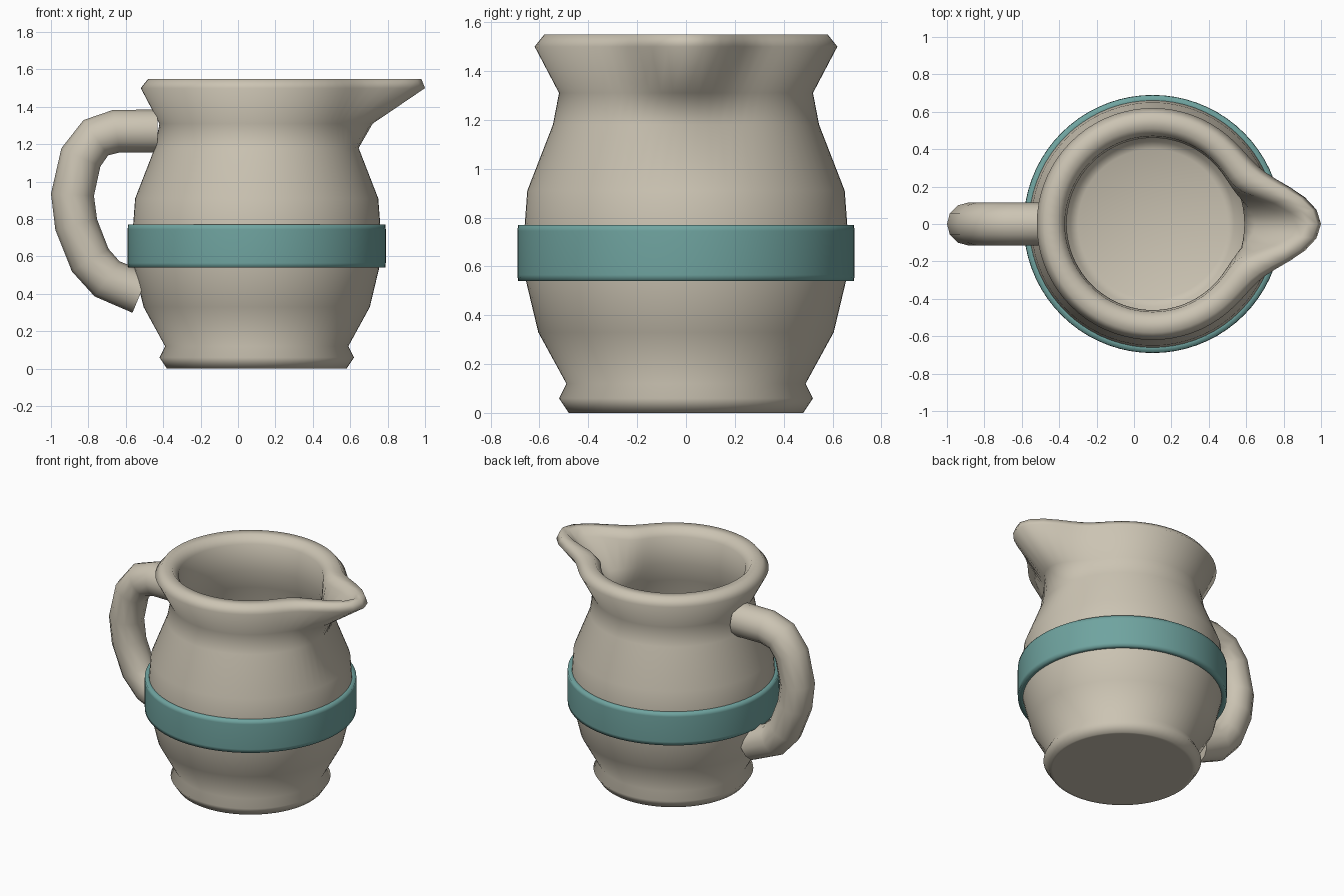
import bpy, bmesh, math

if "Cube" in bpy.data.objects:
    bpy.data.objects.remove(bpy.data.objects["Cube"])

CX = 0.1      # axis of the round body
SEG = 72


def material(name, rgb):
    m = bpy.data.materials.new(name)
    m.diffuse_color = (*rgb, 1)
    m.use_nodes = True
    m.node_tree.nodes["Principled BSDF"].inputs["Base Color"].default_value = m.diffuse_color
    return m


clay = material("beige clay", (0.60, 0.55, 0.45))
teal = material("teal glaze", (0.16, 0.37, 0.35))


def lathe(name, profile, mat, closed=False):
    """Turn rows of (radius, z, spout pull, spout width in degrees)."""
    bm = bmesh.new()
    rings = []
    for r, z, pull, width in profile:
        ring = []
        for i in range(SEG):
            a = 2 * math.pi * i / SEG
            deg = math.degrees(min(a, 2 * math.pi - a))
            rad = r + pull * math.exp(-(deg / width) ** 2)
            ring.append(bm.verts.new((CX + rad * math.cos(a), rad * math.sin(a), z)))
        rings.append(ring)
    pairs = list(zip(rings, rings[1:]))
    if closed:
        pairs.append((rings[-1], rings[0]))
    else:
        bm.faces.new(rings[0])
        bm.faces.new(rings[-1])
    for a, b in pairs:
        for i in range(SEG):
            j = (i + 1) % SEG
            bm.faces.new((a[i], a[j], b[j], b[i]))
    bmesh.ops.recalc_face_normals(bm, faces=bm.faces)
    for f in bm.faces:
        f.smooth = True
    me = bpy.data.meshes.new(name)
    bm.to_mesh(me)
    bm.free()
    me.materials.append(mat)
    ob = bpy.data.objects.new(name, me)
    bpy.context.collection.objects.link(ob)
    return ob


# Jug body: outside, rolled rim with pulled spout, then inside down to the floor
lathe("jug_body", [
    (0.46, 0.0, 0, 18), (0.48, 0.0, 0, 18), (0.52, 0.06, 0, 18), (0.49, 0.12, 0, 18),
    (0.605, 0.33, 0, 18), (0.66, 0.56, 0, 18), (0.662, 0.75, 0, 18), (0.65, 0.91, 0, 18),
    (0.545, 1.18, 0, 18), (0.52, 1.31, 0.10, 18), (0.62, 1.50, 0.28, 18),
    (0.58, 1.55, 0.30, 18), (0.51, 1.55, 0.32, 15), (0.47, 1.50, 0.30, 14),
    (0.46, 1.31, 0.09, 15), (0.49, 1.18, 0, 18), (0.59, 0.91, 0, 18),
    (0.60, 0.56, 0, 18), (0.545, 0.33, 0, 18), (0.44, 0.12, 0, 18), (0.40, 0.10, 0, 18),
], clay)

# Teal band round the belly
lathe("belly_band", [(r, z, 0, 18) for r, z in [
    (0.64, 0.54), (0.688, 0.54), (0.69, 0.565), (0.69, 0.745), (0.688, 0.77), (0.64, 0.77)]],
    teal, closed=True)

# Handle: round tube along a bent path
path = [(-0.43, 1.27), (-0.65, 1.27), (-0.76, 1.235), (-0.84, 1.13), (-0.885, 0.93),
        (-0.865, 0.77), (-0.79, 0.58), (-0.70, 0.48), (-0.52, 0.405)]
cu = bpy.data.curves.new("handle", 'CURVE')
cu.dimensions = '3D'
cu.bevel_depth = 0.115
cu.bevel_resolution = 4
cu.use_fill_caps = True
sp = cu.splines.new('POLY')
sp.points.add(len(path) - 1)
for p, (x, z) in zip(sp.points, path):
    p.co = (x, 0, z, 1)
sp.use_smooth = True
cu.materials.append(clay)
handle = bpy.data.objects.new("handle", cu)
bpy.context.collection.objects.link(handle)
bpy.context.view_layer.objects.active = handle
handle.select_set(True)
bpy.ops.object.convert(target='MESH')
bpy.ops.object.shade_smooth_by_angle(angle=math.radians(50))
